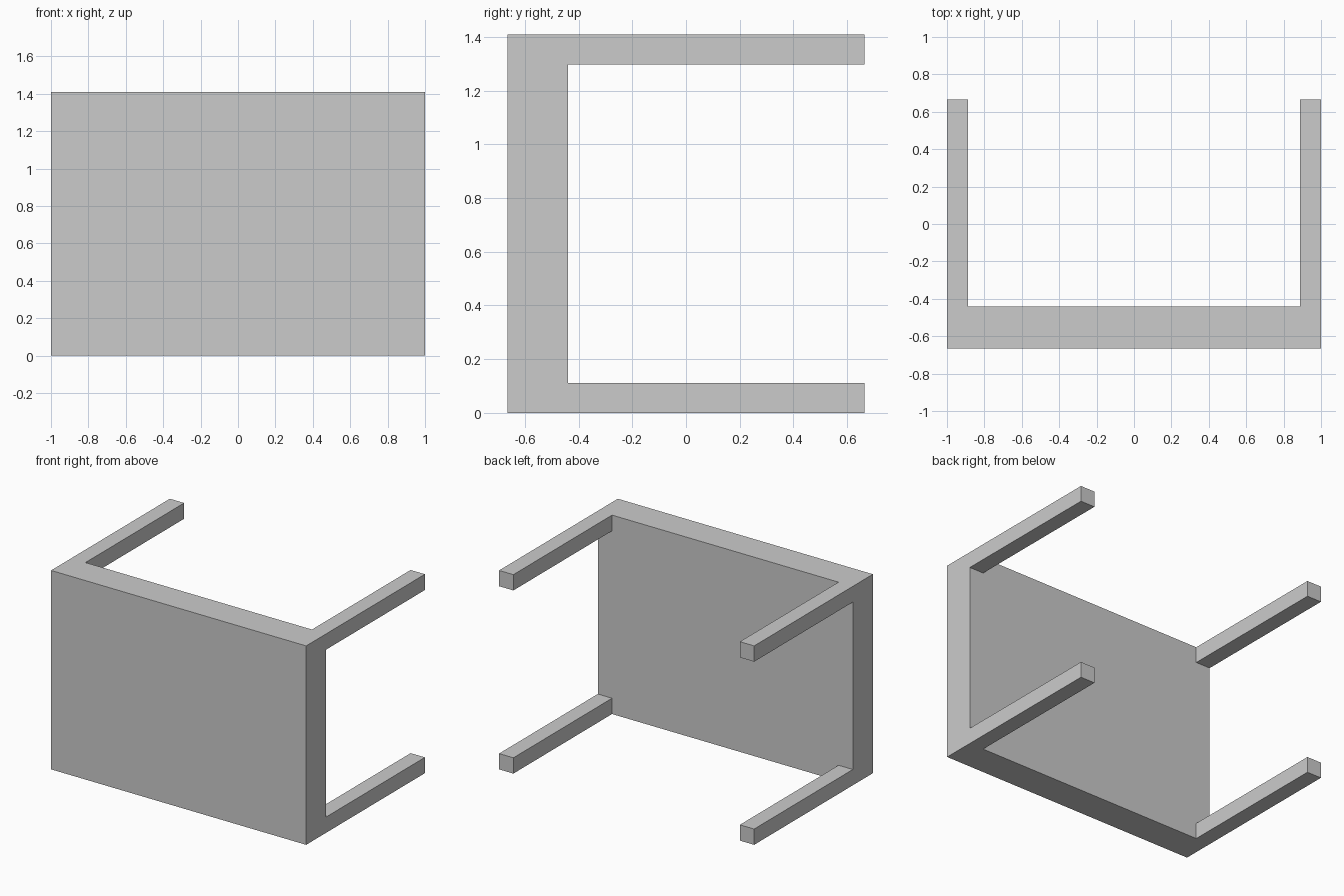
import bpy

if "Cube" in bpy.data.objects:
    bpy.data.objects.remove(bpy.data.objects["Cube"])

# Table lying on its side: top slab faces -y, legs point to +y
X, Y, H = 1.0, 0.665, 1.41      # half width, half depth, height
SLAB_BACK = -0.44               # rear face of the table top
LEG = 0.112                     # square leg thickness


def box(name, lo, hi):
    """Axis-aligned box between two corners."""
    centre = [(a + b) / 2 for a, b in zip(lo, hi)]
    bpy.ops.mesh.primitive_cube_add(size=1, location=centre)
    obj = bpy.context.object
    obj.name = name
    obj.scale = [b - a for a, b in zip(lo, hi)]
    bpy.ops.object.transform_apply(location=False, rotation=False, scale=True)
    return obj


# Table top
box("table_top", (-X, -Y, 0), (X, SLAB_BACK, H))

# Four legs, flush with the corners of the top
for side, x in (("left", -X), ("right", X - LEG)):
    for level, z in (("lower", 0), ("upper", H - LEG)):
        box(f"{level}_{side}_leg", (x, SLAB_BACK, z), (x + LEG, Y, z + LEG))
